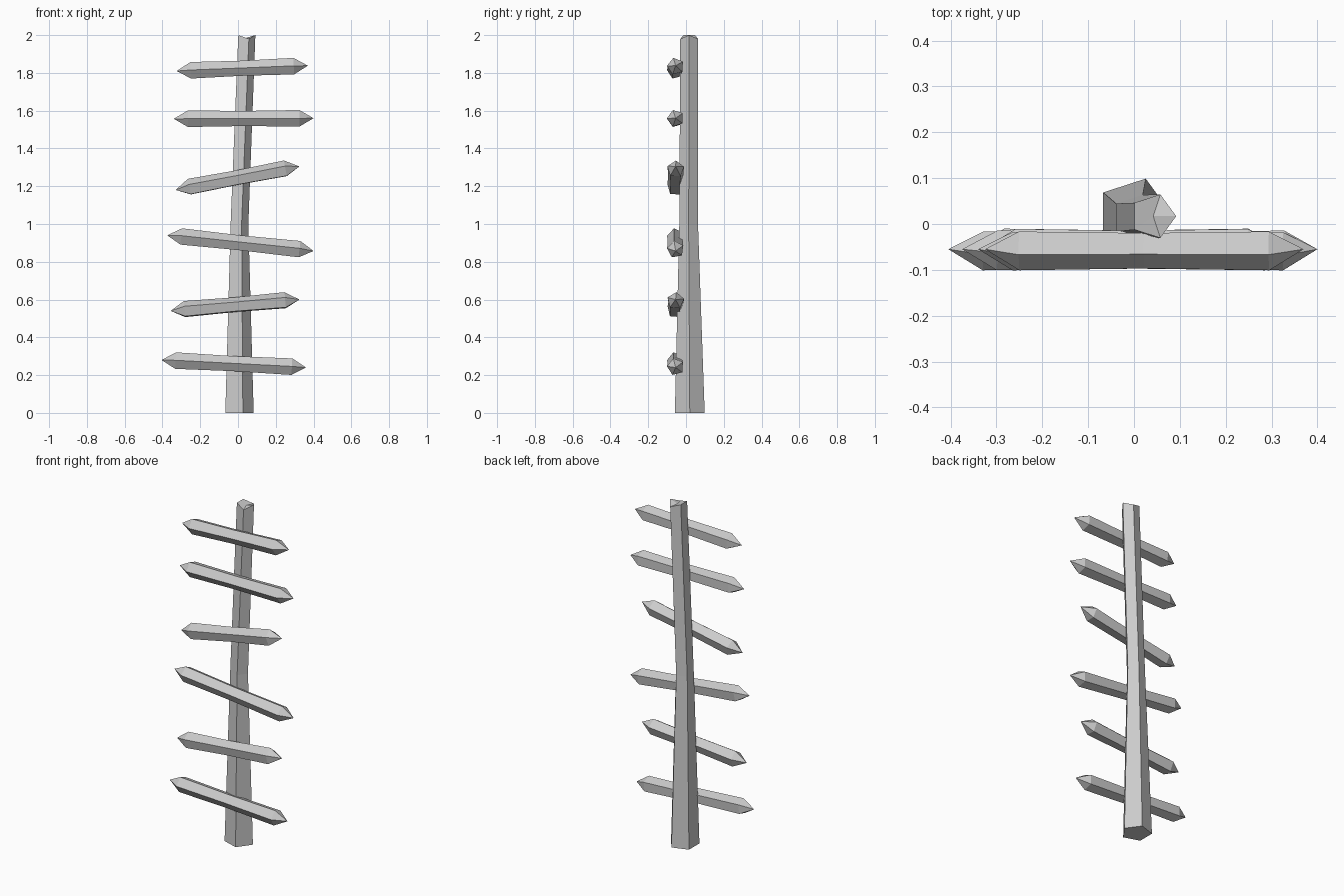
import bpy
import bmesh
from math import sin, cos, radians
from mathutils import Vector

if "Cube" in bpy.data.objects:
    bpy.data.objects.remove(bpy.data.objects["Cube"])

grey = bpy.data.materials.new("plain_grey")
grey.use_nodes = True
tone = (0.6, 0.6, 0.6, 1)
grey.diffuse_color = tone
grey.node_tree.nodes["Principled BSDF"].inputs["Base Color"].default_value = tone

SIDES = 5


def ring(bm, centre, u, v, radius, roll=0):
    """Pentagon of vertices around centre in the plane of u and v."""
    angles = [radians(roll + 360 / SIDES * i) for i in range(SIDES)]
    return [bm.verts.new(centre + (u * cos(a) + v * sin(a)) * radius) for a in angles]


def bridge(bm, a, b):
    for i in range(SIDES):
        j = (i + 1) % SIDES
        bm.faces.new((a[i], a[j], b[j], b[i]))


def fan(bm, loop, point):
    tip = bm.verts.new(point)
    for i in range(SIDES):
        bm.faces.new((loop[i], loop[(i + 1) % SIDES], tip))


def finish(bm, name):
    bmesh.ops.recalc_face_normals(bm, faces=bm.faces)
    mesh = bpy.data.meshes.new(name)
    bm.to_mesh(mesh)
    bm.free()
    mesh.materials.append(grey)
    obj = bpy.data.objects.new(name, mesh)
    bpy.context.collection.objects.link(obj)


# Pole: tapered, slightly bent pentagonal post with a chipped top
X, Y, Z = Vector((1, 0, 0)), Vector((0, 1, 0)), Vector((0, 0, 1))
bm = bmesh.new()
sections = [(0, 0.02, 0, 0.083), (0.003, 0.014, 1.0, 0.052), (0.042, 0.017, 2.0, 0.05)]
rings = [ring(bm, Vector((x, y, z)), X, Y, r) for x, y, z, r in sections]
for low, high in zip(rings, rings[1:]):
    bridge(bm, low, high)
bm.faces.new(rings[0])
for i in (1, 4):
    rings[-1][i].co.z -= 0.02
fan(bm, rings[-1], Vector((0.042, 0.017, 1.985)))
finish(bm, "pole")

# Rungs: pentagonal bars with pointed ends (tip x, tip z, tip x, tip z, roll)
RUNGS = [
    (-0.405, 0.28, 0.36, 0.24, 105),
    (-0.357, 0.54, 0.325, 0.60, 85),
    (-0.375, 0.94, 0.40, 0.857, 100),
    (-0.33, 1.18, 0.325, 1.305, 88),
    (-0.34, 1.557, 0.40, 1.56, 108),
    (-0.325, 1.81, 0.37, 1.838, 105),
]
for n, (x0, z0, x1, z1, roll) in enumerate(RUNGS, 1):
    left, right = Vector((x0, -0.055, z0)), Vector((x1, -0.055, z1))
    along = (right - left).normalized()
    up = Y.cross(along) * -1
    tip = along * 0.075
    bm = bmesh.new()
    ends = [ring(bm, c, Y, up, r, roll) for c, r in (
        (left + tip, 0.046), ((left + right) / 2, 0.042), (right - tip, 0.046))]
    bridge(bm, ends[0], ends[1])
    bridge(bm, ends[1], ends[2])
    fan(bm, ends[0], left)
    fan(bm, ends[2], right)
    finish(bm, f"rung_{n}")
